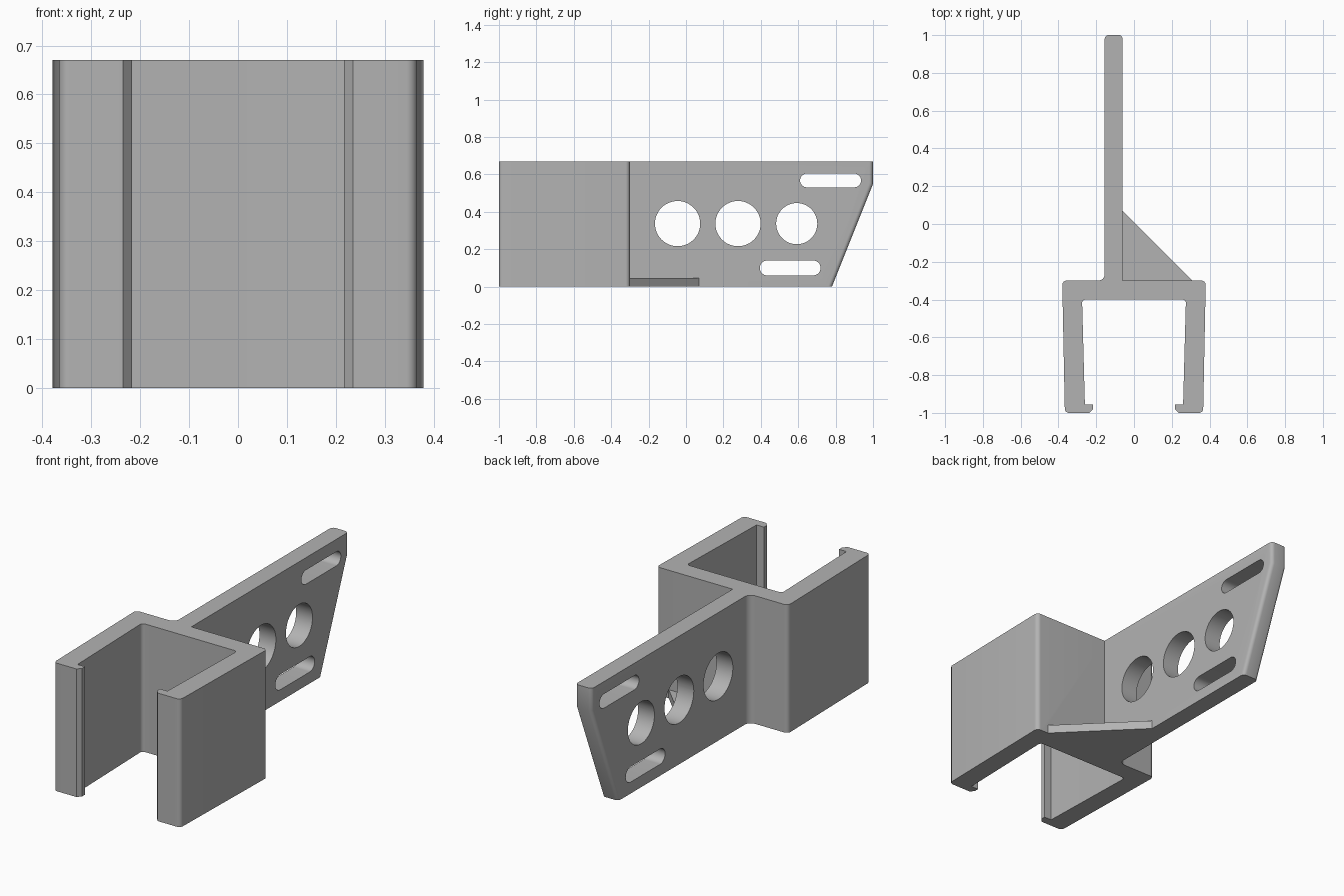
import bpy, bmesh, math
from mathutils import Vector

cube = bpy.data.objects.get("Cube")
if cube:
    bpy.data.objects.remove(cube, do_unlink=True)

HEIGHT = 0.67
PLATE_LEFT, PLATE_RIGHT = -0.155, -0.06

gray = bpy.data.materials.new("light gray plastic")
gray.use_nodes = True
color = (0.45, 0.45, 0.45, 1)
gray.diffuse_color = color
gray.node_tree.nodes["Principled BSDF"].inputs["Base Color"].default_value = color


def prism(name, outline, depth, place):
    """Extrude a 2D outline; place maps (u, v, w) to a 3D point."""
    bm = bmesh.new()
    base = [bm.verts.new(place(u, v, depth[0])) for u, v in outline]
    face = bm.faces.new(base)
    top = bmesh.ops.extrude_face_region(bm, geom=[face])["geom"]
    shift = Vector(place(0, 0, depth[1])) - Vector(place(0, 0, depth[0]))
    bmesh.ops.translate(bm, vec=shift, verts=[g for g in top if isinstance(g, bmesh.types.BMVert)])
    bmesh.ops.recalc_face_normals(bm, faces=bm.faces)
    mesh = bpy.data.meshes.new(name)
    bm.to_mesh(mesh)
    bm.free()
    mesh.materials.append(gray)
    obj = bpy.data.objects.new(name, mesh)
    bpy.context.collection.objects.link(obj)
    return obj


def upright(u, v, w):
    return (u, v, w)


def sideways(u, v, w):
    return (w, u, v)


def rounded(corners, steps=6):
    """Outline with each (x, y, radius) corner rounded by a tangent arc."""
    points = []
    for i, (x, y, r) in enumerate(corners):
        p = Vector((x, y))
        if r == 0:
            points.append(p)
            continue
        a = (Vector(corners[i - 1][:2]) - p).normalized()
        b = (Vector(corners[(i + 1) % len(corners)][:2]) - p).normalized()
        half = a.angle(b) / 2
        center = p + (a + b).normalized() * (r / math.sin(half))
        start = p + a * (r / math.tan(half)) - center
        end = p + b * (r / math.tan(half)) - center
        for k in range(steps + 1):
            t = k / steps
            points.append(center + (start * (1 - t) + end * t).normalized() * r)
    return points


def stadium(y, z, length, radius, steps=24):
    """Slot outline; a zero length gives a circle."""
    points = []
    for side, turn in ((1, -math.pi / 2), (-1, math.pi / 2)):
        for k in range(steps if length == 0 else steps + 1):
            a = turn + math.pi * k / steps
            points.append((y + side * length / 2 + radius * math.cos(a), z + radius * math.sin(a)))
    return points


def combine(target, other, operation):
    mod = target.modifiers.new(other.name, "BOOLEAN")
    mod.operation, mod.solver, mod.object = operation, "EXACT", other
    bpy.context.view_layer.objects.active = target
    bpy.ops.object.modifier_apply(modifier=mod.name)
    bpy.data.objects.remove(other, do_unlink=True)


# Channel with hooked arms, plus the filleted root of the plate
arm = [(0.38, -0.30, 0.022), (0.366, -1.0, 0.022), (0.235, -1.0, 0),
       (0.217, -0.98, 0), (0.217, -0.955, 0), (0.26, -0.955, 0), (0.275, -0.40, 0.018)]
other_arm = [(-x, y, r) for x, y, r in reversed(arm)]
root = [(PLATE_LEFT, -0.30, 0.035), (PLATE_LEFT, -0.22, 0),
        (PLATE_RIGHT, -0.22, 0), (PLATE_RIGHT, -0.30, 0)]
bracket = prism("clip_bracket", rounded(arm + other_arm + root), (0, HEIGHT), upright)

# Mounting plate with a slanted end and rounded end edges
plate = prism("mounting_plate", [(-0.24, 0), (0.78, 0), (1.0, 0.55), (1.0, HEIGHT), (-0.24, HEIGHT)],
              (PLATE_LEFT, PLATE_RIGHT), sideways)
bm = bmesh.new()
bm.from_mesh(plate.data)
ends = [e for e in bm.edges if all(v.co.y > 0.5 for v in e.verts)
        and abs(e.verts[0].co.z - e.verts[1].co.z) > 0.05]
bmesh.ops.bevel(bm, geom=ends, offset=0.02, segments=5, profile=0.5, affect="EDGES")
bm.to_mesh(plate.data)
bm.free()

# Round holes and slots through the plate
openings = [(-0.045, 0.337, 0, 0.121), (0.278, 0.337, 0, 0.121), (0.592, 0.337, 0, 0.11),
            (0.773, 0.568, 0.252, 0.037), (0.557, 0.10, 0.245, 0.04)]
for opening in openings:
    cutter = prism("opening_cutter", stadium(*opening), (-0.3, 0.1), sideways)
    cutter.hide_render = True
    combine(plate, cutter, "DIFFERENCE")

# Triangular web between the plate and the channel
web = prism("corner_web", [(-0.08, 0.09), (-0.08, -0.32), (0.33, -0.32)], (0, 0.045), upright)

combine(bracket, plate, "UNION")
combine(bracket, web, "UNION")

bpy.ops.object.select_all(action="DESELECT")
bracket.select_set(True)
bpy.context.view_layer.objects.active = bracket
bpy.ops.object.shade_smooth_by_angle(angle=math.radians(30))
